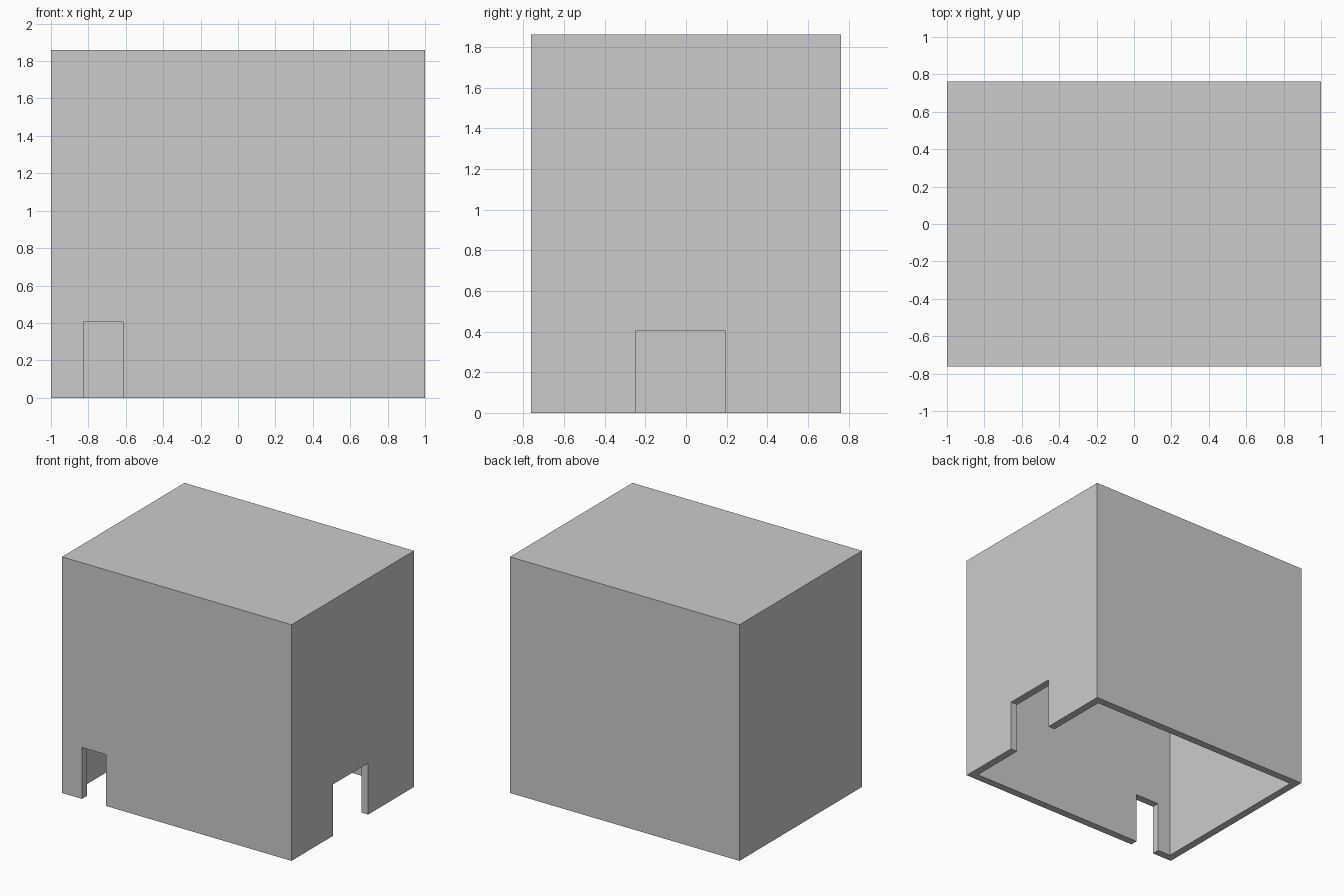
import bpy

if "Cube" in bpy.data.objects:
    bpy.data.objects.remove(bpy.data.objects["Cube"])

W, D, H, T = 2.0, 1.525, 1.86, 0.06   # width, depth, height, wall thickness


def box(name, x0, x1, y0, y1, z0, z1):
    bpy.ops.mesh.primitive_cube_add(
        size=1, location=((x0 + x1) / 2, (y0 + y1) / 2, (z0 + z1) / 2))
    ob = bpy.context.object
    ob.name = name
    ob.scale = (x1 - x0, y1 - y0, z1 - z0)
    bpy.ops.object.transform_apply(location=True, rotation=False, scale=True)
    return ob


def cut(target, cutter):
    mod = target.modifiers.new(cutter.name, 'BOOLEAN')
    mod.operation = 'DIFFERENCE'
    mod.solver = 'EXACT'
    mod.object = cutter
    bpy.context.view_layer.objects.active = target
    bpy.ops.object.modifier_apply(modifier=mod.name)
    bpy.data.objects.remove(cutter, do_unlink=True)


# Outer block of the building
shell = box("building_shell", -W / 2, W / 2, -D / 2, D / 2, 0, H)

# Hollow interior, open underneath
cut(shell, box("interior", -W / 2 + T, W / 2 - T, -D / 2 + T, D / 2 - T, -0.2, H - T))

# Narrow doorway in the front wall
cut(shell, box("front_doorway", -0.826, -0.615, -D / 2 - 0.2, -D / 2 + T + 0.05, -0.2, 0.405))

# Wide doorway in the right wall
cut(shell, box("side_doorway", W / 2 - T - 0.05, W / 2 + 0.2, -0.245, 0.192, -0.2, 0.405))
